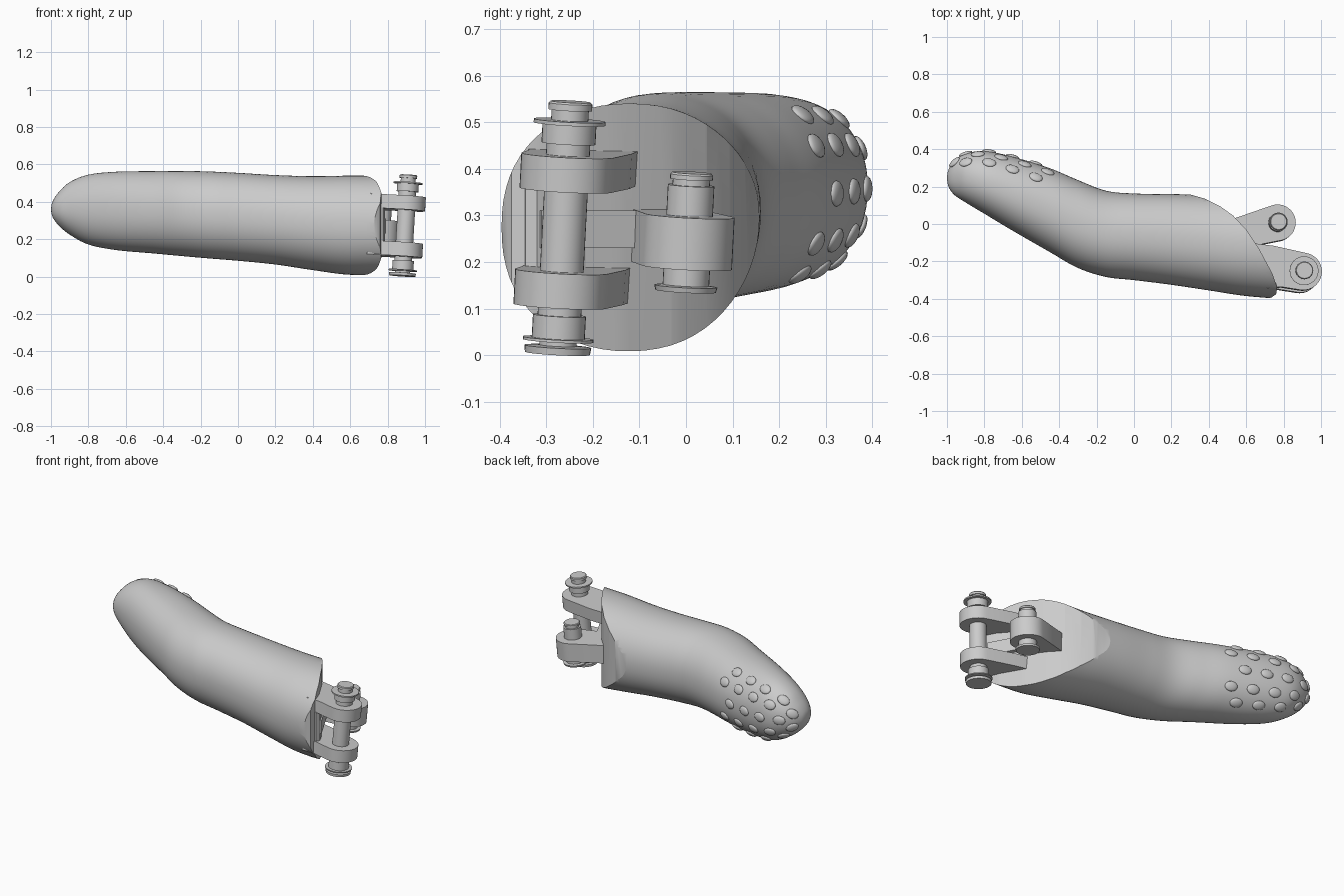
import bpy, bmesh, math
from mathutils import Vector, Matrix

if "Cube" in bpy.data.objects:
    bpy.data.objects.remove(bpy.data.objects["Cube"])

grey = bpy.data.materials.new("light_grey")
grey.use_nodes = True
grey.diffuse_color = (0.6, 0.6, 0.6, 1)
grey.node_tree.nodes["Principled BSDF"].inputs["Base Color"].default_value = (0.6, 0.6, 0.6, 1)


def finish(name, bm, angle=35):
    bmesh.ops.recalc_face_normals(bm, faces=bm.faces)
    mesh = bpy.data.meshes.new(name)
    bm.to_mesh(mesh)
    bm.free()
    mesh.materials.append(grey)
    obj = bpy.data.objects.new(name, mesh)
    bpy.context.collection.objects.link(obj)
    smooth(obj, angle)
    return obj


def smooth(obj, angle=35):
    bpy.ops.object.select_all(action='DESELECT')
    obj.select_set(True)
    bpy.context.view_layer.objects.active = obj
    bpy.ops.object.shade_smooth_by_angle(angle=math.radians(angle))


def prism(bm, outline, z0, z1):
    low = [bm.verts.new((x, y, z0)) for x, y in outline]
    high = [bm.verts.new((x, y, z1)) for x, y in outline]
    bm.faces.new(low[::-1])
    bm.faces.new(high)
    n = len(outline)
    for i in range(n):
        j = (i + 1) % n
        bm.faces.new((low[i], low[j], high[j], high[i]))


def lathe(bm, profile, centre, sides=32):
    # Stacked rings of (radius, height), closed at both ends
    rings = []
    for r, z in profile:
        rings.append([bm.verts.new((centre[0] + r * math.cos(a), centre[1] + r * math.sin(a), z))
                      for a in (math.tau * k / sides for k in range(sides))])
    for a, b in zip(rings, rings[1:]):
        for k in range(sides):
            j = (k + 1) % sides
            bm.faces.new((a[k], a[j], b[j], b[k]))
    bm.faces.new(rings[0][::-1])
    bm.faces.new(rings[-1])


def lug_outline(centre, radius, start, end, root):
    # Round eye swept from angle start to end, then the root corners
    arc = [math.radians(start + (end - start) * k / 20) for k in range(21)]
    return [(centre[0] + radius * math.cos(a), centre[1] + radius * math.sin(a)) for a in arc] + root


# Fingertip body: stations of x, front y, back y, bottom z, top z
stations = [
    (-1, .25, .25, .36, .36), (-.992, .2, .29, .32, .4), (-.96, .155, .34, .275, .45),
    (-.9, .115, .375, .225, .505), (-.8, .055, .39, .172, .545), (-.65, -.035, .36, .142, .561),
    (-.45, -.15, .298, .124, .564), (-.3, -.235, .235, .11, .565), (-.15, -.283, .178, .097, .562),
    (0, -.3, .163, .085, .555), (.2, -.325, .16, .065, .543), (.4, -.355, .155, .035, .537),
    (.6, -.385, .15, .01, .54), (.85, -.405, .15, .01, .54)]


def station(t):
    i = min(int(t), len(stations) - 2)
    u = t - i
    p = [stations[max(0, min(len(stations) - 1, i + k))] for k in (-1, 0, 1, 2)]
    return [.5 * (2 * b + (c - a) * u + (2 * a - 5 * b + 4 * c - d) * u * u
                  + (3 * b - a - 3 * c + d) * u ** 3) for a, b, c, d in zip(*p)]


def surface(t, angle):
    x, y0, y1, z0, z1 = station(t)
    c, s = math.cos(angle), math.sin(angle)
    power = .93
    return Vector((x, (y0 + y1) / 2 + (y1 - y0) / 2 * math.copysign(abs(c) ** power, c),
                   (z0 + z1) / 2 + (z1 - z0) / 2 * math.copysign(abs(s) ** power, s)))


bm = bmesh.new()
sides, steps = 64, 6
rings = []
for i in range(1, (len(stations) - 1) * steps + 1):
    rings.append([bm.verts.new(surface(i / steps, math.tau * k / sides)) for k in range(sides)])
for a, b in zip(rings, rings[1:]):
    for k in range(sides):
        j = (k + 1) % sides
        bm.faces.new((a[k], a[j], b[j], b[k]))
tip = bm.verts.new(stations[0][0:2] + (stations[0][3],))
for k in range(sides):
    bm.faces.new((tip, rings[0][k], rings[0][(k + 1) % sides]))
bm.faces.new(rings[-1])
body = finish("fingertip_body", bm)

# Curved slanting cut at the joint end
bm = bmesh.new()
prism(bm, [(-1.2, -.7), (.69, -.7), (.69, -.405), (.735, -.393), (.76, -.375), (.766, -.34), (.74, -.265),
           (.67, -.135), (.6, -.03), (.53, .045), (.46, .095), (.38, .135), (.3, .158),
           (.2, .18), (.1, .7), (-1.2, .7)], -.3, .9)
cutter = finish("joint_cutter", bm)
cutter.hide_render = True
cut = body.modifiers.new("joint_cut", 'BOOLEAN')
cut.operation, cut.solver, cut.object = 'INTERSECT', 'EXACT', cutter
bpy.context.view_layer.objects.active = body
bpy.ops.object.modifier_apply(modifier=cut.name)
bpy.data.objects.remove(cutter)
smooth(body)

# Grip bumps in staggered rows on the back of the tip
bm = bmesh.new()
for row, degrees in enumerate((-52, -27, 0, 27, 50)):
    for k in range(4 + row % 2):
        x = -.9 + .125 * k - (.06 if row % 2 else 0)
        t = min((i / 50 for i in range(50, 400)), key=lambda v: abs(station(v)[0] - x))
        a = math.radians(degrees)
        p = surface(t, a)
        along = (surface(t + .02, a) - p).normalized()
        normal = (surface(t, a + .02) - p).cross(along).normalized()
        if normal.y < 0:
            normal = -normal
        across = normal.cross(along)
        frame = Matrix((along, across, normal)).transposed().to_4x4()
        bmesh.ops.create_uvsphere(bm, u_segments=16, v_segments=10, radius=1,
                                  matrix=Matrix.Translation(p) @ frame @ Matrix.Diagonal((.037, .028, .012, 1)))
finish("grip_bumps", bm, 60)


def tilt(obj, pivot):
    # Hinge parts lean slightly with their pin
    lean = Matrix.Rotation(math.radians(3.5), 4, 'Y') @ Matrix.Rotation(math.radians(-3), 4, 'X')
    obj.data.transform(Matrix.Translation(pivot) @ lean @ Matrix.Translation(-Vector(pivot)))


# Front hinge: two ears, web and rib
pin = (.895, -.262)
pivot = (*pin, .27)
ear = lug_outline(pin, .1, -100, 80, [(.74, -.125), (.62, -.11), (.7, -.35), (.78, -.345)])
for name, z in (("lower_ear", .105), ("upper_ear", .355)):
    bm = bmesh.new()
    prism(bm, ear, z, z + .075)
    tilt(finish(name, bm), pivot)
bm = bmesh.new()
prism(bm, [(.7, -.35), (.775, -.345), (.785, -.32), (.76, -.27), (.7, -.2)], .17, .37)
prism(bm, [(.6, -.1), (.68, -.1), (.79, -.31), (.72, -.34)], .23, .31)
finish("hinge_web", bm)

# Front pin with collars, washers and caps
bm = bmesh.new()
lathe(bm, [(.07, .003), (.072, .018), (.04, .02), (.04, .03), (.076, .03), (.076, .036), (.057, .036),
           (.057, .085), (.047, .085), (.047, .455), (.058, .455), (.058, .497), (.077, .497),
           (.077, .505), (.04, .505), (.04, .527), (.047, .527), (.047, .541), (.043, .545)], pin)
tilt(finish("front_pin", bm), pivot)

# Back hinge: single thick lug and its pin
pin = (.765, .005)
pivot = (*pin, .25)
bm = bmesh.new()
prism(bm, lug_outline(pin, .097, -75, 110, [(.54, .03), (.48, -.03), (.58, -.13)]), .188, .3)
tilt(finish("back_lug", bm), pivot)
bm = bmesh.new()
lathe(bm, [(.065, .137), (.068, .148), (.05, .15), (.05, .365), (.04, .365),
           (.04, .378), (.046, .378), (.046, .388), (.042, .392)], pin)
tilt(finish("back_pin", bm), pivot)
